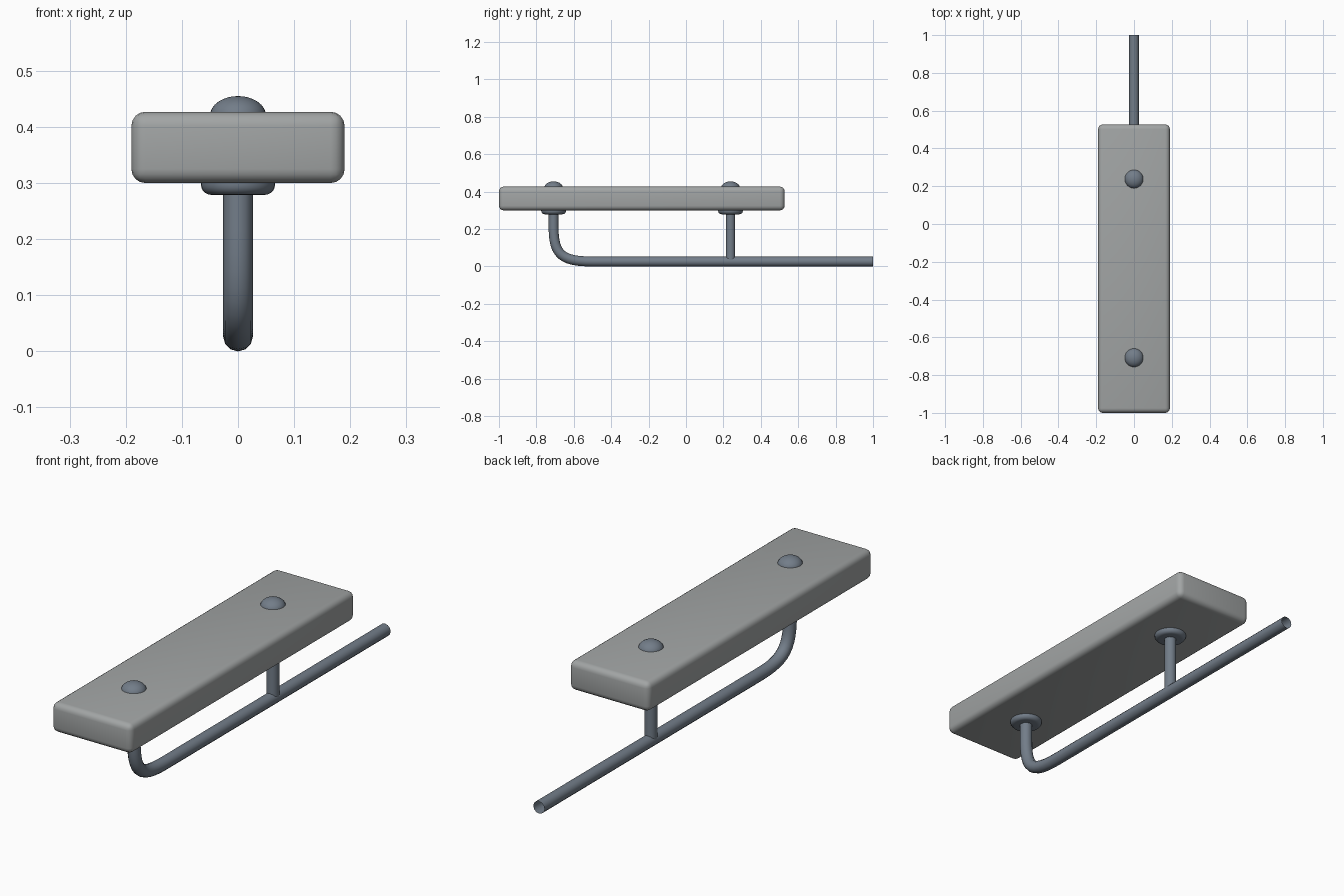
import bpy, bmesh, math

if "Cube" in bpy.data.objects:
    bpy.data.objects.remove(bpy.data.objects["Cube"])


def material(name, rgb):
    m = bpy.data.materials.new(name)
    m.diffuse_color = (*rgb, 1)
    m.use_nodes = True
    m.node_tree.nodes["Principled BSDF"].inputs["Base Color"].default_value = m.diffuse_color
    return m


board_grey = material("board grey", (0.36, 0.375, 0.375))
steel = material("slate steel", (0.17, 0.205, 0.25))


def finish(ob, mat, angle=40):
    ob.data.materials.append(mat)
    bpy.ops.object.select_all(action='DESELECT')
    ob.select_set(True)
    bpy.context.view_layer.objects.active = ob
    bpy.ops.object.shade_smooth_by_angle(angle=math.radians(angle))


def lathe(name, profile, loc, mat, sides=32):
    """Spin an (r, z) profile round z; r = 0 ends close to a point."""
    verts, faces = [], []
    for r, z in profile:
        for i in range(sides):
            a = 2 * math.pi * i / sides
            verts.append((r * math.cos(a), r * math.sin(a), z))
    for k in range(len(profile) - 1):
        for i in range(sides):
            j = (i + 1) % sides
            faces.append((k * sides + i, k * sides + j,
                          (k + 1) * sides + j, (k + 1) * sides + i))
    me = bpy.data.meshes.new(name)
    me.from_pydata(verts, [], faces)
    bm = bmesh.new()
    bm.from_mesh(me)
    bmesh.ops.remove_doubles(bm, verts=bm.verts, dist=1e-5)
    bmesh.ops.recalc_face_normals(bm, faces=bm.faces)
    bm.to_mesh(me)
    bm.free()
    ob = bpy.data.objects.new(name, me)
    bpy.context.collection.objects.link(ob)
    ob.location = loc
    finish(ob, mat)
    return ob


# Board: rounded slab
bpy.ops.mesh.primitive_cube_add(size=1, location=(0, -0.2365, 0.3635))
board = bpy.context.object
board.name = "board"
board.scale = (0.38, 1.527, 0.127)
bpy.ops.object.transform_apply(location=False, rotation=False, scale=True)
bev = board.modifiers.new("round", 'BEVEL')
bev.width = 0.025
bev.segments = 4
bpy.ops.object.modifier_apply(modifier="round")
finish(board, board_grey)

# Bolt domes above and rounded flanges below, at both supports
dome = [(0.05 * math.cos(t), 0.035 * math.sin(t))
        for t in (math.pi / 2 * i / 8 for i in range(9))]
dome = [(0.0, -0.02), (0.05, -0.02)] + dome[:-1] + [(0.0, 0.035)]
flange = [(0, 0.03), (0.066, 0.03), (0.066, 0.018)]
flange += [(0.048 + 0.018 * math.cos(t), 0.018 - 0.018 * math.sin(t))
           for t in (math.pi / 2 * i / 5 for i in range(1, 6))]
flange += [(0, 0)]
for label, y in (("front", -0.708), ("rear", 0.238)):
    lathe(label + "_bolt_dome", dome, (0, y, 0.42), steel)
    lathe(label + "_flange", flange, (0, y, 0.279), steel)

# Bent open-ended rod: swept along a bezier
cu = bpy.data.curves.new("bent_rod", 'CURVE')
cu.dimensions = '3D'
cu.bevel_depth = 0.0265
cu.bevel_resolution = 4
cu.resolution_u = 12
sp = cu.splines.new('BEZIER')
# (point, left handle, right handle) as (y, z)
path = [((-0.708, 0.30), (-0.708, 0.33), (-0.708, 0.27)),
        ((-0.708, 0.21), (-0.708, 0.24), (-0.708, 0.064)),
        ((-0.50, 0.0265), (-0.666, 0.0265), (-0.2, 0.0265)),
        ((1.0, 0.0265), (0.6, 0.0265), (1.2, 0.0265))]
sp.bezier_points.add(len(path) - 1)
for bp, (co, hl, hr) in zip(sp.bezier_points, path):
    bp.handle_left_type = bp.handle_right_type = 'FREE'
    bp.co, bp.handle_left, bp.handle_right = [(0, *p) for p in (co, hl, hr)]
rod = bpy.data.objects.new("bent_rod", cu)
bpy.context.collection.objects.link(rod)
bpy.ops.object.select_all(action='DESELECT')
rod.select_set(True)
bpy.context.view_layer.objects.active = rod
bpy.ops.object.convert(target='MESH')
finish(bpy.context.object, steel)

# Upright post joining rod and board
lathe("rear_post", [(0.025, 0.035), (0.025, 0.30)], (0, 0.238, 0), steel, 16)
